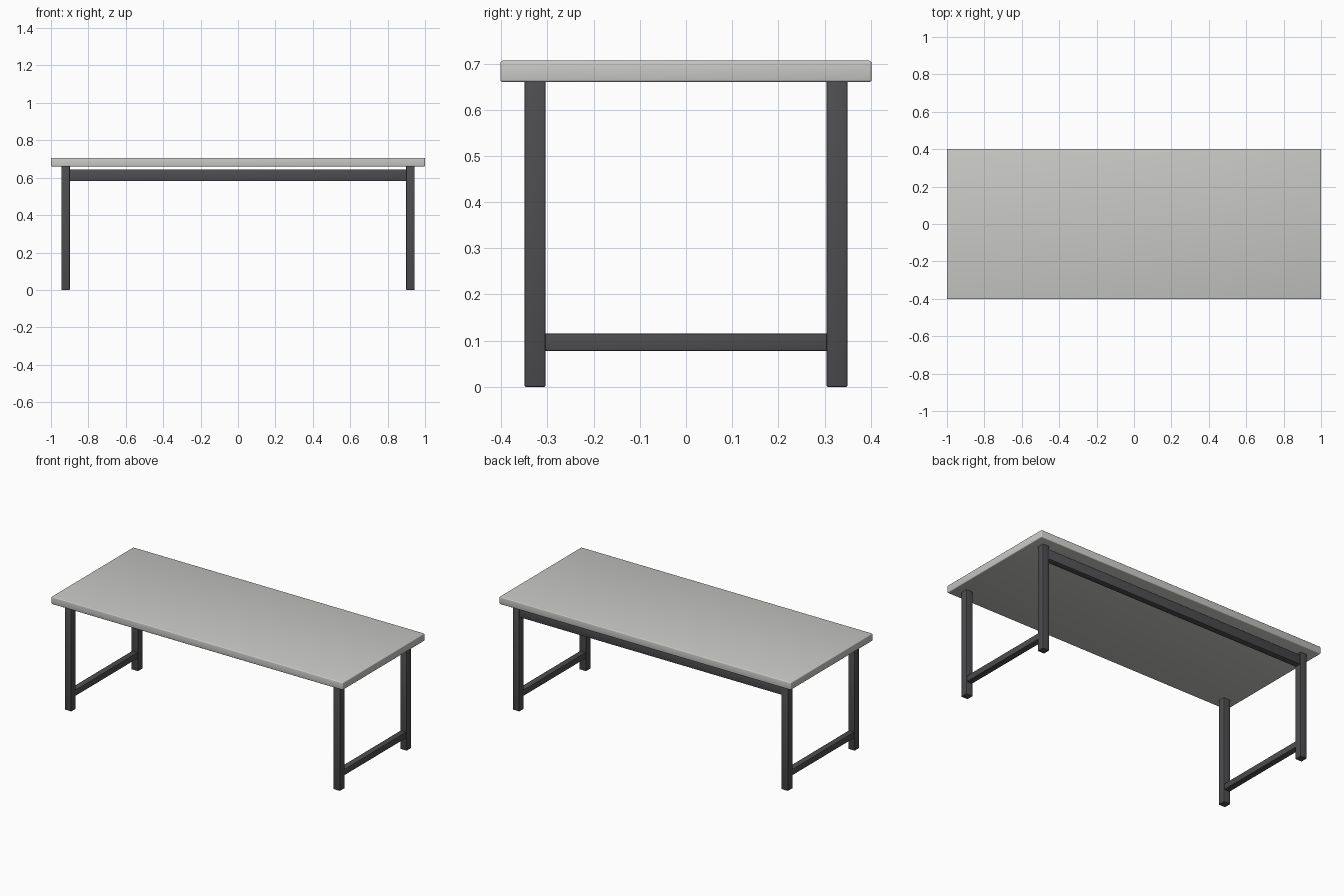
import bpy

if "Cube" in bpy.data.objects:
    bpy.data.objects.remove(bpy.data.objects["Cube"])


def material(name, color):
    mat = bpy.data.materials.new(name)
    mat.diffuse_color = (*color, 1.0)
    mat.use_nodes = True
    mat.node_tree.nodes["Principled BSDF"].inputs["Base Color"].default_value = mat.diffuse_color
    return mat


top_grey = material("light grey", (0.58, 0.58, 0.565))
frame_grey = material("charcoal metal", (0.075, 0.075, 0.08))


def box(name, x, y, z, mat, bevel, segments=2):
    """Bevelled box from (min, max) ranges on each axis."""
    ranges = (x, y, z)
    bpy.ops.mesh.primitive_cube_add(size=1, location=[(a + b) / 2 for a, b in ranges])
    obj = bpy.context.object
    obj.name = name
    obj.scale = [b - a for a, b in ranges]
    bpy.ops.object.transform_apply(location=False, rotation=False, scale=True)
    mod = obj.modifiers.new("soft edges", "BEVEL")
    mod.width = bevel
    mod.segments = segments
    bpy.ops.object.modifier_apply(modifier=mod.name)
    obj.data.materials.append(mat)
    bpy.ops.object.shade_smooth_by_angle()
    return obj


# Slab top
box("table_top", (-1, 1), (-0.402, 0.402), (0.66, 0.706), top_grey, 0.005, 3)

# Leg frames at both ends
LEG_X, LEG_Y, LEG = 0.922, 0.327, 0.0225
for sx, side in ((-1, "left"), (1, "right")):
    cx = sx * LEG_X
    for sy, end in ((-1, "front"), (1, "back")):
        cy = sy * LEG_Y
        box(f"{end}_{side}_leg", (cx - LEG, cx + LEG), (cy - LEG, cy + LEG),
            (0, 0.661), frame_grey, 0.002)
    # Low stretcher between front and back leg
    box(f"{side}_stretcher", (cx - 0.0185, cx + 0.0185), (-0.307, 0.307),
        (0.078, 0.115), frame_grey, 0.0015)

# Long rail between the back legs
box("back_rail", (-0.902, 0.902), (LEG_Y - 0.0185, LEG_Y + 0.0185),
    (0.583, 0.643), frame_grey, 0.0015)
